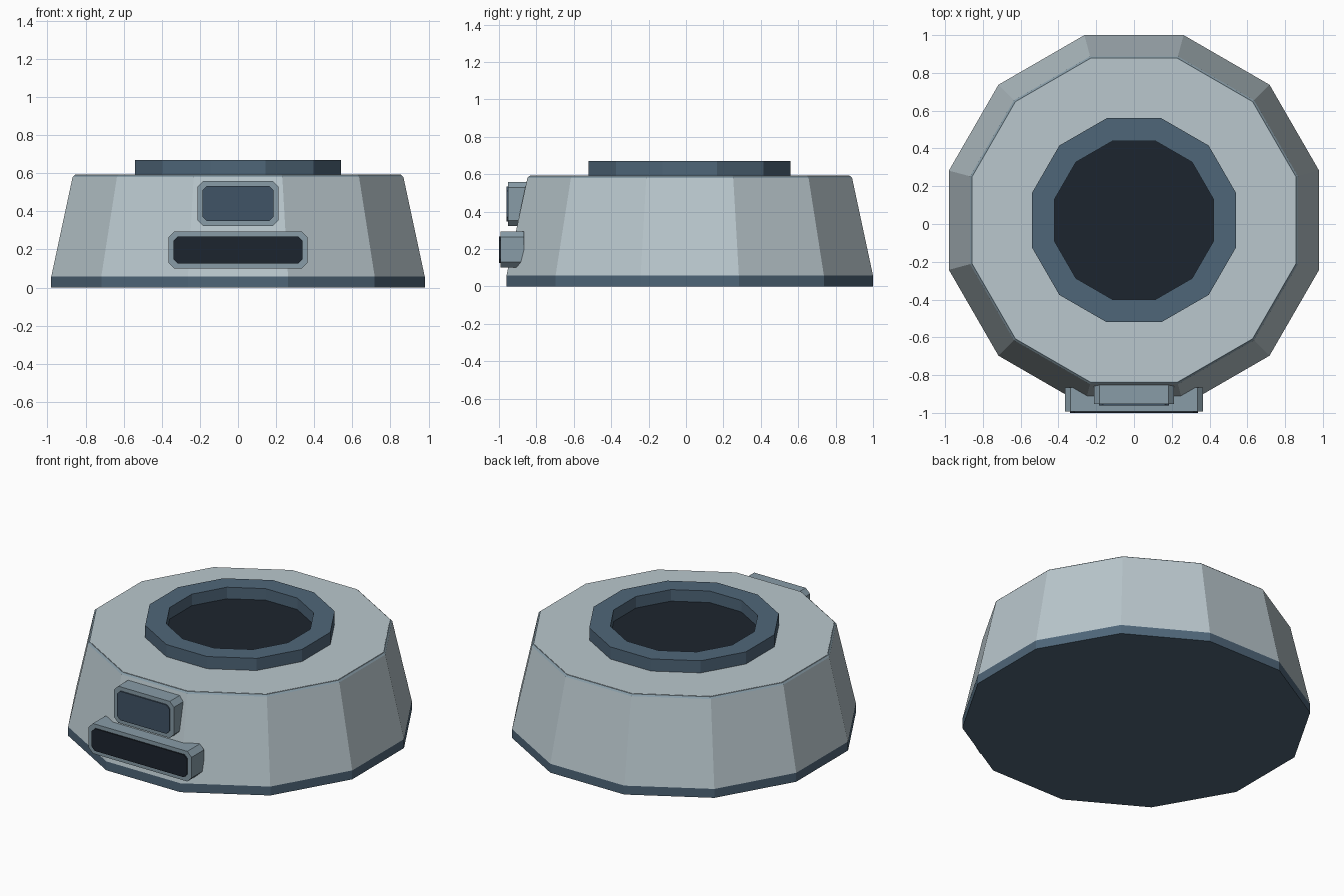
import bpy, bmesh
from math import cos, sin, pi

if "Cube" in bpy.data.objects:
    bpy.data.objects.remove(bpy.data.objects["Cube"])

CY = 0.02      # centre of the twelve-sided housing
SIDES = 12


def material(name, rgb):
    m = bpy.data.materials.new(name)
    m.diffuse_color = [(c / 255) ** 2.2 for c in rgb] + [1]
    m.use_nodes = True
    m.node_tree.nodes["Principled BSDF"].inputs["Base Color"].default_value = m.diffuse_color
    return m


LIGHT = material("light_grey", (184, 198, 204))
MID = material("mid_grey", (135, 155, 166))
BLUE = material("slate_blue", (80, 102, 120))
PANEL = material("panel_blue", (66, 84, 102))
DARK = material("near_black", (34, 41, 50))


def skin(name, rings, mat, closed=False):
    """Join matching loops of points; cap the ends unless closed on itself."""
    bm = bmesh.new()
    loops = [[bm.verts.new(p) for p in r] for r in rings]
    pairs = list(zip(loops, loops[1:]))
    if closed:
        pairs.append((loops[-1], loops[0]))
    else:
        bm.faces.new(loops[0])
        bm.faces.new(loops[-1])
    for a, b in pairs:
        n = len(a)
        for i in range(n):
            j = (i + 1) % n
            bm.faces.new((a[i], a[j], b[j], b[i]))
    bmesh.ops.recalc_face_normals(bm, faces=bm.faces)
    me = bpy.data.meshes.new(name)
    bm.to_mesh(me)
    bm.free()
    me.materials.append(mat)
    ob = bpy.data.objects.new(name, me)
    bpy.context.collection.objects.link(ob)
    return ob


def turned(name, profile, mat, closed=False):
    """Twelve-sided turned part; the profile is (flat-to-centre distance, z)."""
    rings = []
    for apothem, z in profile:
        r = apothem / cos(pi / SIDES)
        angles = [2 * pi * (i + 0.5) / SIDES for i in range(SIDES)]
        rings.append([(r * cos(a), CY + r * sin(a), z) for a in angles])
    return skin(name, rings, mat, closed)


def block(name, hx, z0, z1, front, back, cut, mat):
    """Box facing -y with its four corners chamfered."""
    outline = [(-hx + cut, z0), (hx - cut, z0), (hx, z0 + cut), (hx, z1 - cut),
               (hx - cut, z1), (-hx + cut, z1), (-hx, z1 - cut), (-hx, z0 + cut)]
    return skin(name, [[(x, y, z) for x, z in outline] for y in (front, back)], mat)


# Housing: base band, tapered body, rim and top plate
turned("base_band", [(0.98, 0), (0.98, 0.057)], BLUE)
turned("body", [(0.98, 0.057), (0.868, 0.58)], LIGHT)
turned("top_rim", [(0.868, 0.58), (0.858, 0.59)], MID)
turned("top_plate", [(0.855, 0.583), (0.855, 0.592)], LIGHT)

# Raised collar around a dark recessed opening
turned("collar", [(0.54, 0.585), (0.54, 0.67), (0.42, 0.67), (0.42, 0.585)], BLUE, True)
turned("opening_floor", [(0.43, 0.586), (0.43, 0.596)], DARK)

# Front display and front slot, each a frame with an inset panel
for name, hx, z0, z1, front, back, mat in (
        ("display", 0.213, 0.323, 0.558, -0.953, -0.84, PANEL),
        ("slot", 0.365, 0.10, 0.293, -0.992, -0.865, DARK)):
    block(name + "_frame", hx, z0, z1, front, back, 0.03, MID)
    block(name + "_panel", hx - 0.027, z0 + 0.025, z1 - 0.025,
          front - 0.008, front + 0.02, 0.022, mat)
